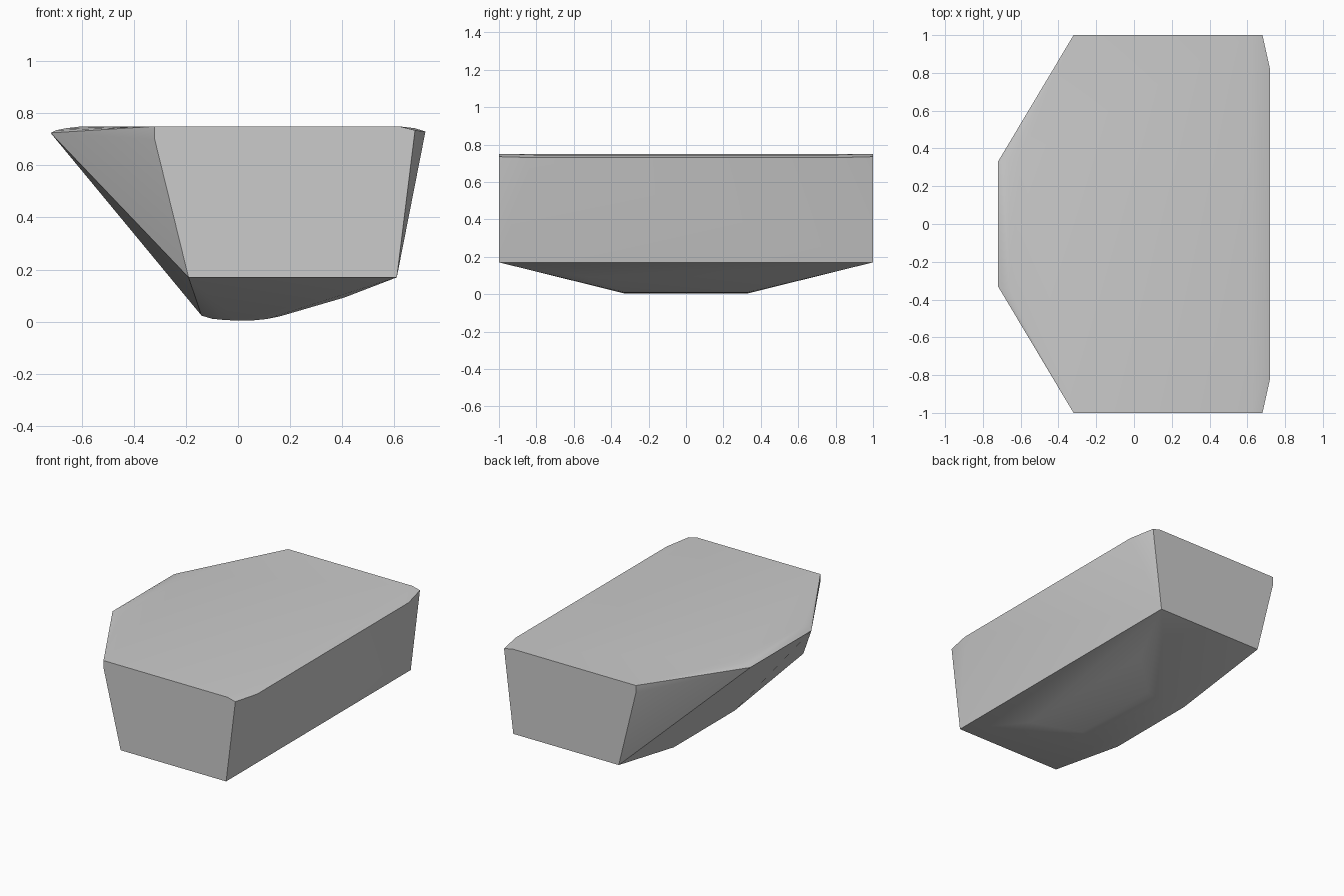
import bpy, bmesh, math

if "Cube" in bpy.data.objects:
    bpy.data.objects.remove(bpy.data.objects["Cube"])

# Half of the faceted block's corner points (x, y, z), mirrored across y
bottom = [(-0.14, 0.33, 0.023), (-0.10, 0.33, 0.011), (-0.05, 0.33, 0.006), (0.0, 0.33, 0.004),
          (0.06, 0.33, 0.005), (0.11, 0.33, 0.01), (0.16, 0.33, 0.02), (0.41, 0.55, 0.093)]
sides = [(-0.19, 1, 0.17), (0.61, 1, 0.17)]
rim = [(-0.72, 0.33, 0.725), (-0.70, 0.335, 0.735), (-0.66, 0.34, 0.743), (-0.60, 0.35, 0.75),
       (-0.32, 1, 0.70), (-0.32, 1, 0.75), (0.62, 1, 0.75),
       (0.68, 1, 0.735), (0.72, 0.82, 0.73), (0.68, 0.80, 0.743)]

bm = bmesh.new()
for x, y, z in bottom + sides + rim:
    for s in (1, -1):
        bm.verts.new((x, s * y, z))

# Wrap the corners in a convex skin and merge flat regions
bmesh.ops.convex_hull(bm, input=bm.verts[:])
loose = [v for v in bm.verts if not v.link_faces]
bmesh.ops.delete(bm, geom=loose, context='VERTS')
bmesh.ops.dissolve_limit(bm, angle_limit=math.radians(0.5), verts=bm.verts[:], edges=bm.edges[:])
bmesh.ops.recalc_face_normals(bm, faces=bm.faces[:])

mesh = bpy.data.meshes.new("faceted_block")
bm.to_mesh(mesh)
bm.free()
block = bpy.data.objects.new("faceted_block", mesh)
bpy.context.collection.objects.link(block)

# Soft shading on the shallow rounded edges, crisp main edges
bpy.context.view_layer.objects.active = block
block.select_set(True)
bpy.ops.object.shade_smooth_by_angle(angle=math.radians(20))
